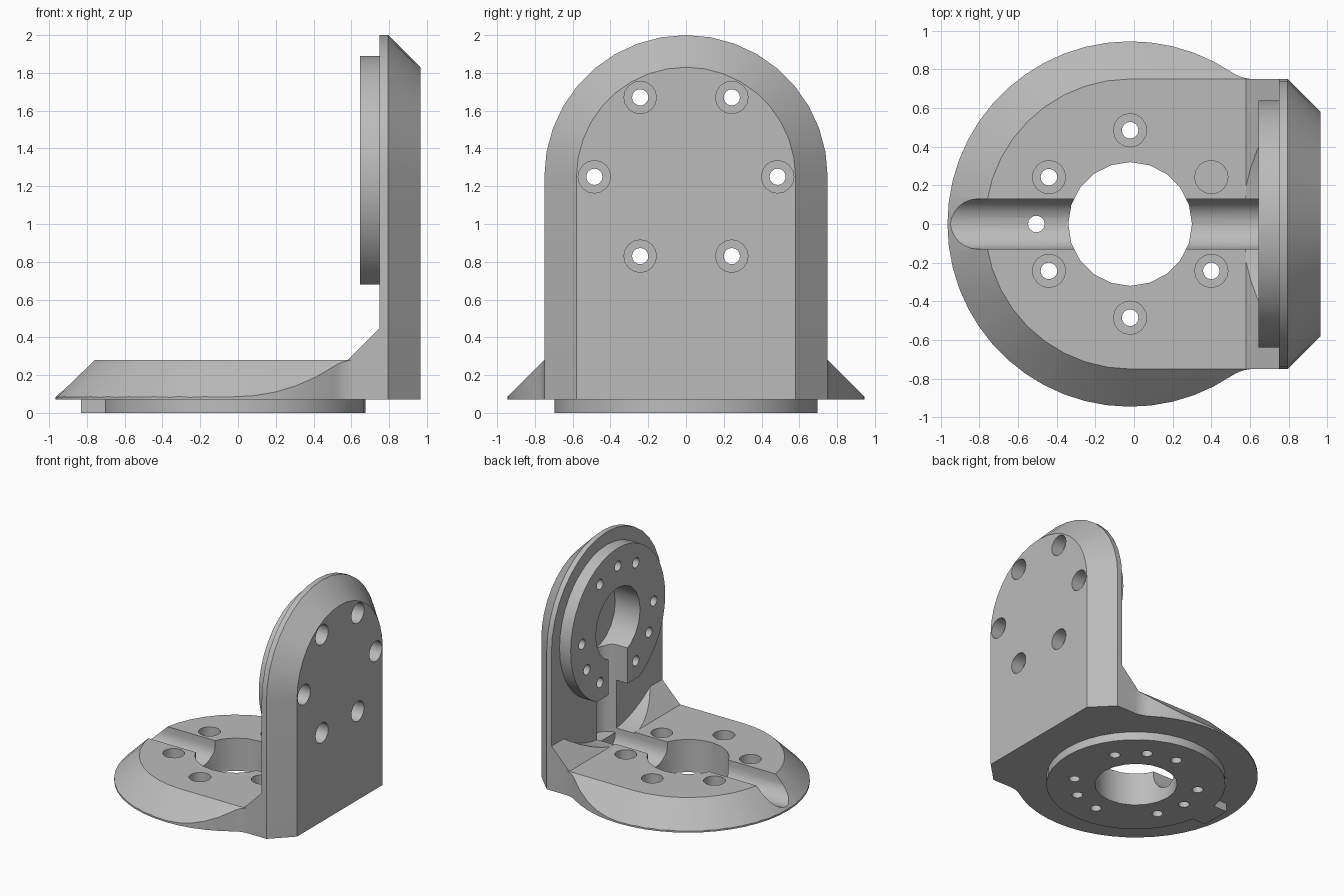
import bpy, bmesh, math
from mathutils import Vector

if "Cube" in bpy.data.objects:
    bpy.data.objects.remove(bpy.data.objects["Cube"])

CX = -0.02      # base disc axis in x
CZ = 1.25       # plate disc axis in z

metal = bpy.data.materials.new("light grey metal")
metal.diffuse_color = (0.5, 0.5, 0.5, 1)
metal.use_nodes = True
metal.node_tree.nodes["Principled BSDF"].inputs["Base Color"].default_value = metal.diffuse_color


def loft(name, sections):
    """Closed solid through rings of 3D points."""
    bm = bmesh.new()
    rings = [[bm.verts.new(p) for p in s] for s in sections]
    n = len(rings[0])
    bm.faces.new(rings[0])
    bm.faces.new(rings[-1])
    for a, b in zip(rings, rings[1:]):
        for i in range(n):
            j = (i + 1) % n
            bm.faces.new((a[i], a[j], b[j], b[i]))
    bmesh.ops.recalc_face_normals(bm, faces=bm.faces)
    me = bpy.data.meshes.new(name)
    bm.to_mesh(me)
    bm.free()
    me.materials.append(metal)
    ob = bpy.data.objects.new(name, me)
    bpy.context.collection.objects.link(ob)
    return ob


def cyl(r, p, axis, length, seg=16):
    """Cylinder from point p along +x or +z."""
    ring = []
    for i in range(seg):
        a = 2 * math.pi * i / seg
        c, s = r * math.cos(a), r * math.sin(a)
        ring.append(Vector(p) + (Vector((0, c, s)) if axis == 'X' else Vector((c, s, 0))))
    d = Vector((length, 0, 0)) if axis == 'X' else Vector((0, 0, length))
    return loft("cutter", [ring, [v + d for v in ring]])


def box(x0, x1, y0, y1, z0, z1):
    return loft("cutter", [[(x0, y0, z), (x1, y0, z), (x1, y1, z), (x0, y1, z)] for z in (z0, z1)])


def combine(a, b, op):
    """Boolean b into a, then drop b."""
    m = a.modifiers.new("bool", 'BOOLEAN')
    m.operation, m.solver, m.object = op, 'EXACT', b
    bpy.context.view_layer.update()
    me = bpy.data.meshes.new_from_object(a.evaluated_get(bpy.context.evaluated_depsgraph_get()))
    a.modifiers.clear()
    a.data = me
    bpy.data.objects.remove(b)


def arc(cx, cy, r, a0, a1, n):
    return [(cx + r * math.cos(a0 + (a1 - a0) * i / n),
             cy + r * math.sin(a0 + (a1 - a0) * i / n)) for i in range(n + 1)]


# Base: round plan with concave blends into the straight sides
R, W, F = 0.945, 0.75, 0.2
dx = math.sqrt((R + F) ** 2 - (W + F) ** 2)
t = math.atan2(W + F, dx)
half = [(0.78, W)] + arc(CX + dx, W + F, F, -math.pi / 2, t - math.pi, 5)
plan = half + arc(CX, 0, R, t, 2 * math.pi - t, 36)[1:-1] + [(x, -y) for x, y in reversed(half)]
body = loft("angle_bracket", [[(x, y, z) for x, y in plan] for z in (0.07, 0.28)])


# Chamfered envelope trims the rim of the base
def envelope(r, z):
    pts = arc(CX, 0, r, math.pi / 2, 1.5 * math.pi, 20)
    return [(x, y, z) for x, y in pts + [(0.9, -r), (0.9, r)]]


combine(body, loft("cutter", [envelope(0.97, 0.06), envelope(0.75, 0.28)]), 'INTERSECT')

# Gusset wedge, cleared by a large circle around the plate axis
wedge = [(0.58, 0.28), (0.75, 0.45), (0.78, 0.45), (0.78, 0.2), (0.58, 0.2)]
combine(body, loft("cutter", [[(x, y, z) for x, z in wedge] for y in (-0.75, 0.75)]), 'UNION')
combine(body, cyl(0.99, (0.58, 0, CZ), 'X', 0.17, 64), 'DIFFERENCE')


# Upright arched plate with chamfered outer edge
def arch(x, r):
    pts = arc(0, CZ, r, 0, math.pi, 18) + [(-r, 0.07), (r, 0.07)]
    return [(x, y, z) for y, z in pts]


combine(body, loft("cutter", [arch(0.75, 0.75), arch(0.795, 0.75), arch(0.965, 0.58)]), 'UNION')

# Raised disc on the plate, flattened at the bottom
disc = cyl(0.64, (0.645, 0, CZ), 'X', 0.12, 40)
combine(disc, box(0.6, 0.8, -0.5, 0.5, 0.5, 0.68), 'DIFFERENCE')
combine(body, disc, 'UNION')

# Locating disc and key under the base
combine(body, cyl(0.695, (CX, 0, 0), 'Z', 0.09, 40), 'UNION')
combine(body, box(-0.83, -0.6, -0.13, 0.13, 0, 0.08), 'UNION')

# Cable path: base hole, base groove, plate recess, plate groove
combine(body, cyl(0.32, (CX, 0, -0.1), 'Z', 0.6, 20), 'DIFFERENCE')
rnd = arc(0, 0, 0.13, math.pi, 2 * math.pi, 12)
prof = [(y, 0.23 + d) for y, d in rnd] + [(0.13, 0.5), (-0.13, 0.5)]
combine(body, loft("cutter", [[(x, y, z) for y, z in prof] for x in (-1.1, 0.76)]), 'DIFFERENCE')
combine(body, cyl(0.3, (0.5, 0, CZ), 'X', 0.38, 20), 'DIFFERENCE')
prof = [(y, 0.75 - d) for y, d in rnd] + [(0.13, 0.55), (-0.13, 0.55)]
combine(body, loft("cutter", [[(x, y, z) for y, x in prof] for z in (0.23, CZ)]), 'DIFFERENCE')

# Counterbored screw holes and dowel holes on both flanges
P = 0.485
for i in range(6):
    a = math.radians(60 * i)
    c, s = P * math.cos(a), P * math.sin(a)
    x, y = CX - s, c                       # base pattern is turned by 90 degrees
    combine(body, cyl(0.043, (x, y, -0.1), 'Z', 0.6), 'DIFFERENCE')
    combine(body, cyl(0.086, (x, y, 0.17), 'Z', 0.4), 'DIFFERENCE')
    combine(body, cyl(0.043, (0.5, c, CZ + s), 'X', 0.6), 'DIFFERENCE')
    combine(body, cyl(0.086, (0.855, c, CZ + s), 'X', 0.3), 'DIFFERENCE')
for i in range(3):
    a = math.radians(90 + 120 * i)
    c, s = P * math.cos(a), P * math.sin(a)
    combine(body, cyl(0.043, (CX - s, c, -0.1), 'Z', 0.23), 'DIFFERENCE')
    combine(body, cyl(0.043, (0.5, c, CZ + s), 'X', 0.25), 'DIFFERENCE')

bpy.context.view_layer.objects.active = body
body.select_set(True)
bpy.ops.object.shade_smooth_by_angle(angle=math.radians(25))
